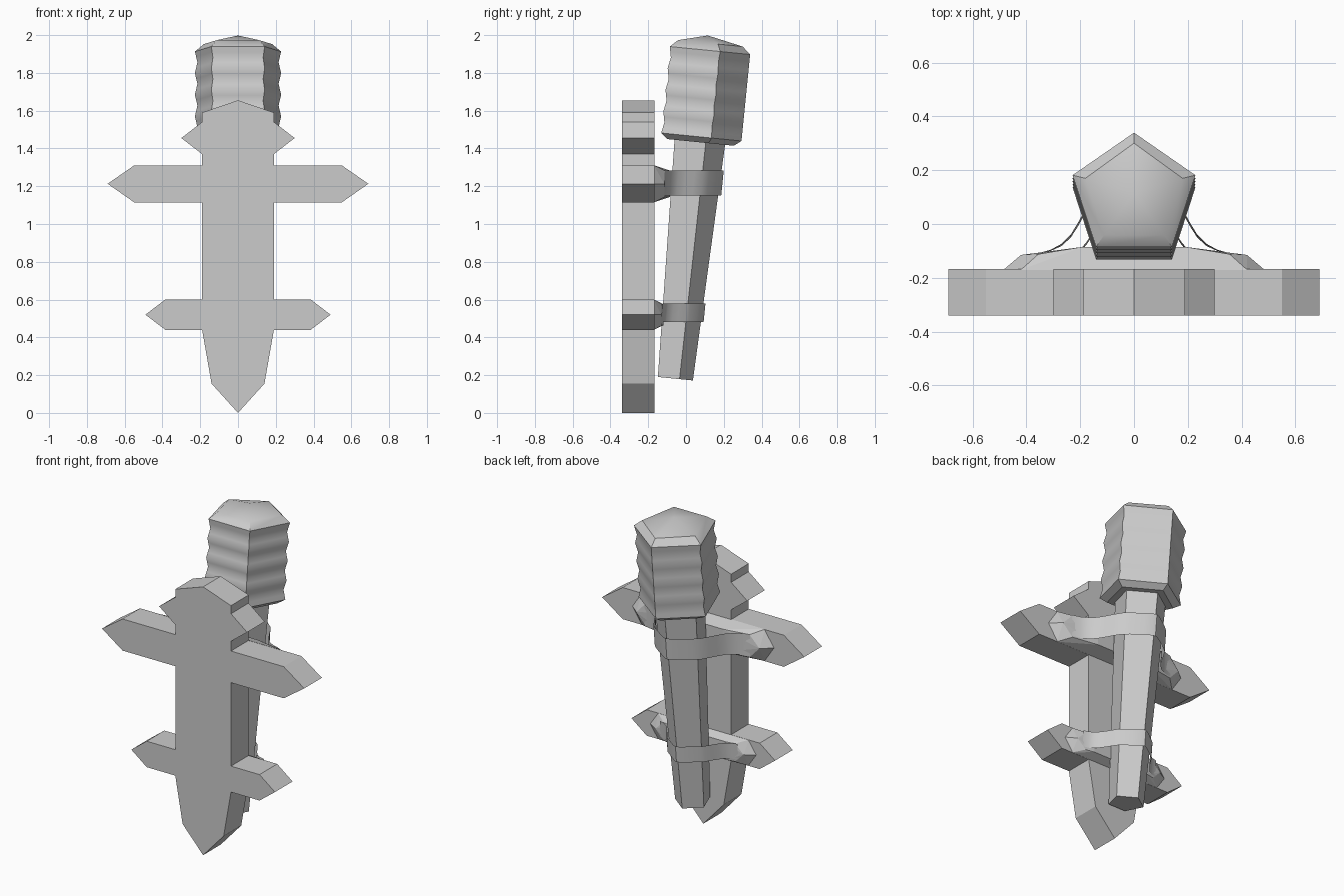
import bpy, bmesh, math
from mathutils import Matrix, Vector

if "Cube" in bpy.data.objects:
    bpy.data.objects.remove(bpy.data.objects["Cube"])

TILT = Matrix.Translation((0, -0.066, 0.182)) @ Matrix.Rotation(math.radians(-5.7), 4, 'X')


def add_object(name, bm, smooth=False):
    bmesh.ops.recalc_face_normals(bm, faces=bm.faces)
    me = bpy.data.meshes.new(name)
    bm.to_mesh(me)
    bm.free()
    ob = bpy.data.objects.new(name, me)
    bpy.context.collection.objects.link(ob)
    if smooth:
        bpy.ops.object.select_all(action='DESELECT')
        ob.select_set(True)
        bpy.context.view_layer.objects.active = ob
        bpy.ops.object.shade_smooth_by_angle(angle=math.radians(30))
    return ob


def pentagon_loft(name, rings, apex=None, smooth=False):
    """Five-sided loft along the tilted axis; ring = (t, radius, ripple)."""
    bm = bmesh.new()
    loops = []
    for t, r, ripple in rings:
        loop = []
        for k in range(5):
            a = math.radians(90 + 72 * k)
            rr = r + (ripple if k else 0)      # rear edge stays straight
            loop.append(bm.verts.new(TILT @ Vector((rr * math.cos(a), rr * math.sin(a), t))))
        loops.append(loop)
    for lo, hi in zip(loops, loops[1:]):
        for k in range(5):
            j = (k + 1) % 5
            bm.faces.new((lo[k], lo[j], hi[j], hi[k]))
    bm.faces.new(loops[0])
    if apex is None:
        bm.faces.new(loops[-1])
    else:
        tip = bm.verts.new(TILT @ Vector((0, 0, apex)))
        for k in range(5):
            bm.faces.new((loops[-1][k], loops[-1][(k + 1) % 5], tip))
    return add_object(name, bm, smooth)


def clamp_pad(name, z, tip, side, h, h_top, y_end, y_mid):
    """Pointed, chamfered block lying on a cross arm."""
    bm = bmesh.new()
    for s in (-1, 1):
        bm.verts.new((s * tip, -0.17, z))
        bm.verts.new((s * (tip - 0.065), y_end - 0.003, z))
        for u in (-1, 1):
            bm.verts.new((s * side, -0.17, z + u * h))
            bm.verts.new((s * (side - 0.065), y_end, z + u * h_top))
            bm.verts.new((s * 0.19, y_mid, z + u * h_top))
    bmesh.ops.convex_hull(bm, input=bm.verts)
    bmesh.ops.dissolve_limit(bm, angle_limit=0.02, verts=bm.verts, edges=bm.edges)
    return add_object(name, bm)


def strap(name, z, h, half):
    """Thin ribbon from pad to pad around the rear of the handle."""
    path = half + [(-x, y) for x, y in reversed(half[:-1])]
    bm = bmesh.new()
    rows = []
    for x, y in path:
        lean = 0.1 * min(1, max(0, (0.36 - abs(x)) / 0.15))
        rows.append([bm.verts.new((x, y + lean * u * h, z + u * h)) for u in (-1, 1)])
    for a, b in zip(rows, rows[1:]):
        bm.faces.new((a[0], b[0], b[1], a[1]))
    return add_object(name, bm, True)


# Wall plate: mirrored outline, extruded backwards
half = [(0, 1.655), (0.19, 1.59), (0.19, 1.54), (0.30, 1.455), (0.19, 1.37), (0.19, 1.31),
        (0.55, 1.31), (0.69, 1.213), (0.55, 1.115), (0.19, 1.115), (0.19, 0.60),
        (0.385, 0.60), (0.49, 0.52), (0.385, 0.44), (0.19, 0.44), (0.14, 0.155), (0, 0)]
outline = half + [(-x, z) for x, z in reversed(half[1:-1])]
bm = bmesh.new()
face = bm.faces.new([bm.verts.new((x, -0.34, z)) for x, z in outline])
ext = bmesh.ops.extrude_face_region(bm, geom=[face], use_keep_orig=True)
bmesh.ops.translate(bm, vec=(0, 0.172, 0),
                    verts=[g for g in ext['geom'] if isinstance(g, bmesh.types.BMVert)])
add_object("wall_plate", bm)

# Torch handle
pentagon_loft("torch_handle", [(0, 0.103, 0), (1.30, 0.15, 0)])

# Rippled torch head with domed top
N = 16
rings = [(1.258, 0.195, 0)]
for i in range(N + 1):
    f = i / N
    rings.append((1.287 + 0.46 * f, 0.233, 0.007 * math.cos(8 * math.pi * f)))
rings.append((1.785, 0.19, 0))
pentagon_loft("torch_head", rings, apex=1.825, smooth=True)

# Upper and lower clamps
clamp_pad("upper_clamp_pad", 1.213, 0.485, 0.42, 0.098, 0.07, -0.112, -0.085)
clamp_pad("lower_clamp_pad", 0.52, 0.365, 0.31, 0.08, 0.055, -0.128, -0.118)
strap("upper_strap", 1.217, 0.067,
      [(0.36, -0.11), (0.31, -0.098), (0.27, -0.078), (0.235, -0.045), (0.21, -0.005),
       (0.185, 0.04), (0.158, 0.085), (0.12, 0.118), (0.06, 0.16), (0.02, 0.186), (0, 0.193)])
strap("lower_strap", 0.53, 0.05,
      [(0.265, -0.126), (0.23, -0.118), (0.2, -0.1), (0.175, -0.07), (0.155, -0.04),
       (0.13, 0.0), (0.115, 0.018), (0.06, 0.06), (0.02, 0.09), (0, 0.098)])
